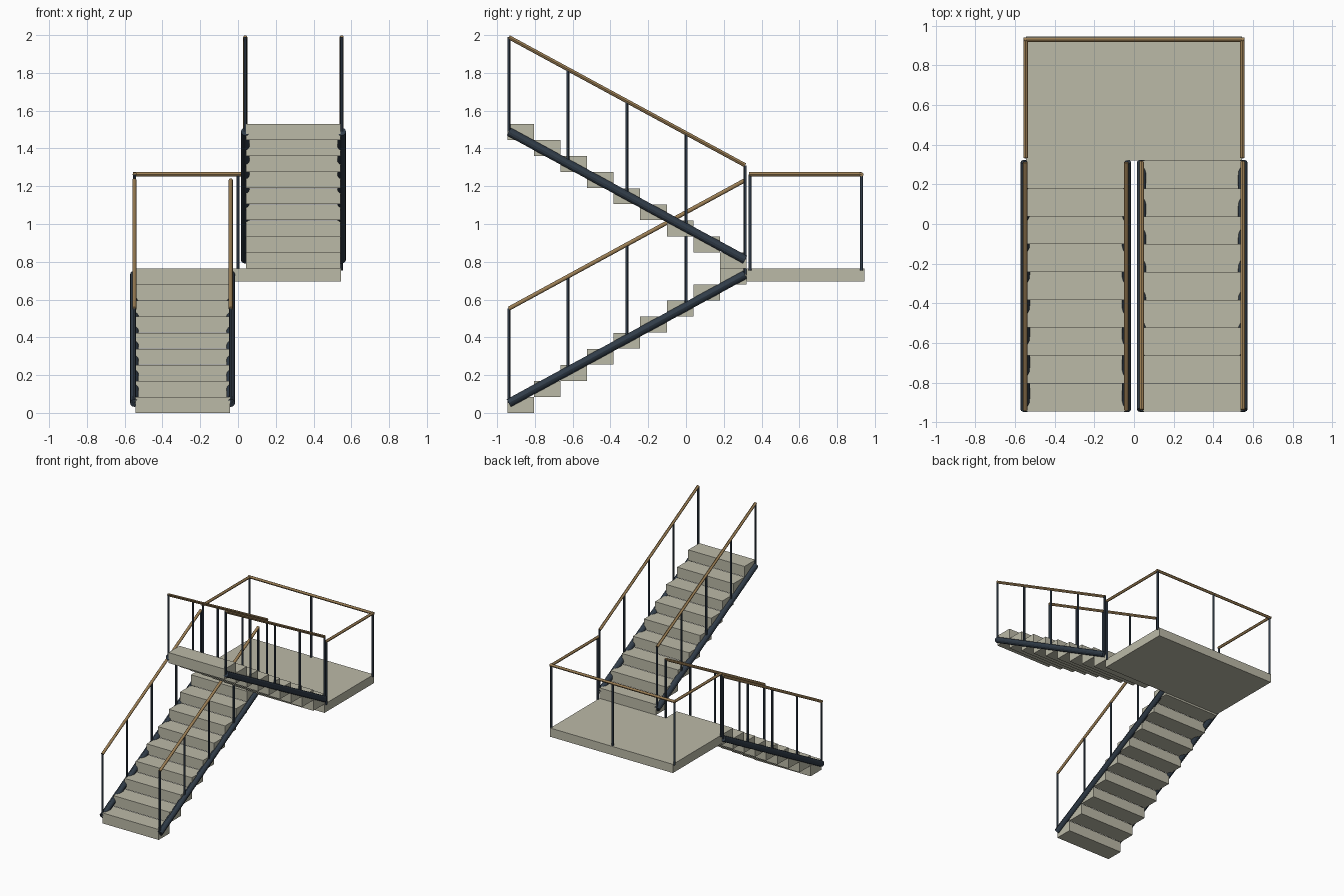
import bpy
from mathutils import Vector

if "Cube" in bpy.data.objects:
    bpy.data.objects.remove(bpy.data.objects["Cube"])


def material(name, rgb):
    m = bpy.data.materials.new(name)
    m.diffuse_color = (*rgb, 1)
    m.use_nodes = True
    m.node_tree.nodes["Principled BSDF"].inputs["Base Color"].default_value = m.diffuse_color
    return m


STONE = material("stone", (0.50, 0.49, 0.39))
STEEL = material("dark_steel", (0.03, 0.045, 0.065))
WOOD = material("wood", (0.33, 0.21, 0.09))


def box(name, lo, hi):
    lo, hi = Vector(lo), Vector(hi)
    bpy.ops.mesh.primitive_cube_add(size=1, location=(lo + hi) / 2)
    ob = bpy.context.object
    ob.name = name
    ob.scale = hi - lo
    ob.data.materials.append(STONE)


def tube(name, a, b, r, mat, sides=12):
    a, b = Vector(a), Vector(b)
    d = b - a
    bpy.ops.mesh.primitive_cylinder_add(vertices=sides, radius=r, depth=d.length,
                                        location=(a + b) / 2)
    ob = bpy.context.object
    ob.name = name
    ob.rotation_euler = d.to_track_quat('Z', 'Y').to_euler()
    ob.data.materials.append(mat)
    bpy.ops.object.shade_smooth_by_angle()


N, RISE, Y0, Y1 = 9, 0.085, -0.945, 0.32
GOING = (Y1 - Y0) / N
FLOOR = N * RISE
RAIL_H = 0.5


def flight(name, cx, z0, ya, yb, za, zb, direction):
    # Stacked block steps
    for i in range(N):
        y = Y0 + GOING * (i if direction > 0 else N - 1 - i)
        z = z0 + RISE * i
        box(f"{name}_step", (cx - 0.25, y, z), (cx + 0.25, y + GOING, z + RISE - 0.001))
    # Stringer, posts and handrail on each side
    for s in (-1, 1):
        x = cx + s * 0.255
        a, b = Vector((x, ya, za)), Vector((x, yb, zb))
        up = Vector((0, 0, RAIL_H))
        tube(f"{name}_stringer", a, b, 0.023, STEEL)
        tube(f"{name}_handrail", a + up, b + up, 0.011, WOOD)
        for k in range(5):
            p = a.lerp(b, k / 4)
            tube(f"{name}_post", p, p + up, 0.008, STEEL)


flight("lower_flight", -0.2935, 0, -0.938, 0.313, 0.052, 0.732, 1)
flight("upper_flight", 0.2935, FLOOR, 0.313, -0.938, 0.811, 1.489, -1)

# Landing slab
box("landing", (-0.545, Y1, 0.695), (0.545, 0.945, FLOOR))

# Landing guard rail
X, YB, YF, ZR = 0.547, 0.929, 0.338, 1.263
for x, y in ((-X, YF), (-X, YB), (0, YB), (X, YB), (X, YF)):
    tube("landing_post", (x, y, FLOOR - 0.01), (x, y, ZR), 0.008, STEEL)
tube("landing_back_rail", (-X - 0.01, YB, ZR), (X + 0.01, YB, ZR), 0.011, WOOD)
for s in (-1, 1):
    tube("landing_side_rail", (s * X, YF - 0.005, ZR), (s * X, YB, ZR), 0.011, WOOD)
